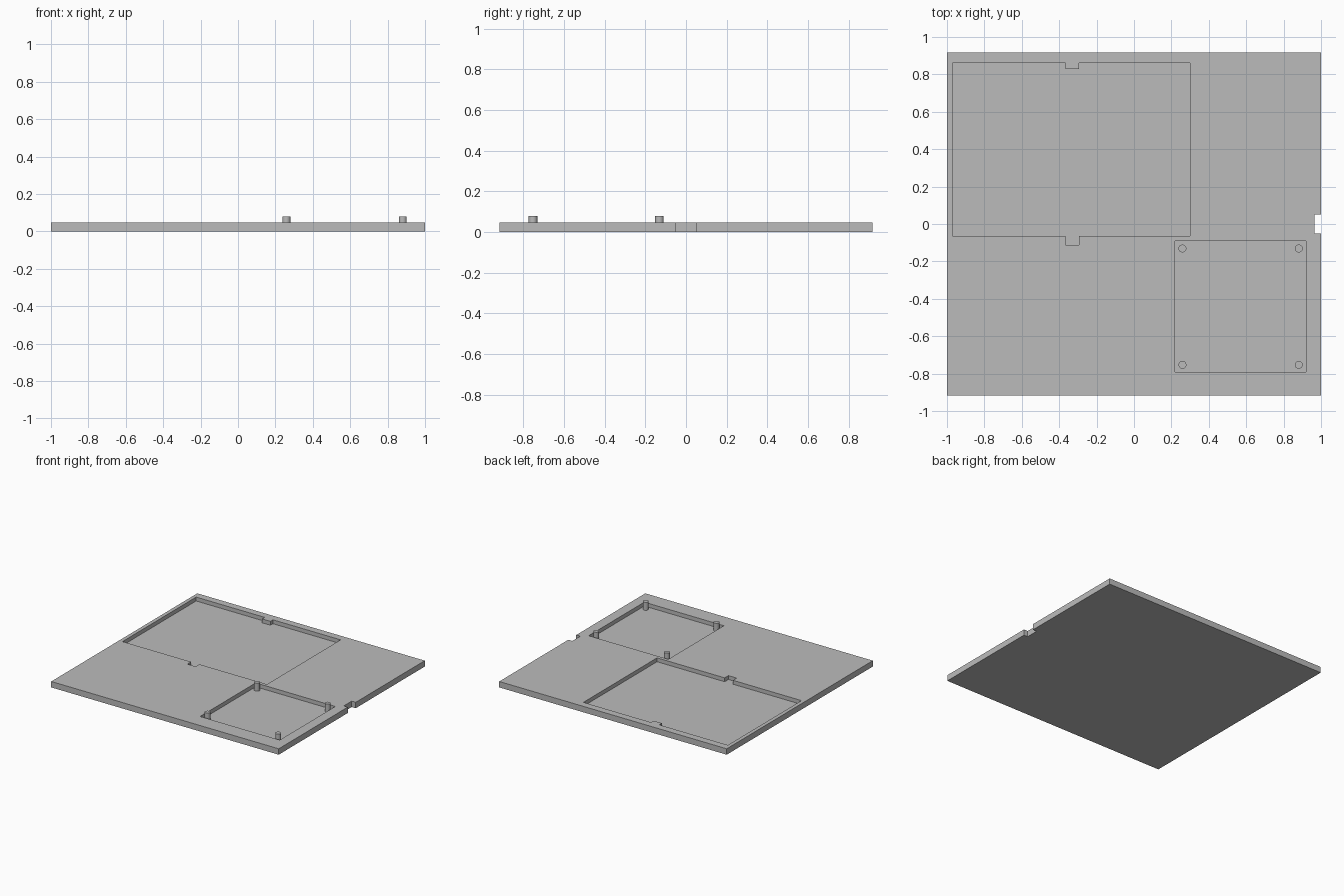
import bpy, bmesh

if "Cube" in bpy.data.objects:
    bpy.data.objects.remove(bpy.data.objects["Cube"], do_unlink=True)

X, Y = 1.0, 0.917                          # half sizes of the plate
FLOOR, TOP, PEG_TOP = 0.016, 0.047, 0.079

grey = bpy.data.materials.new("plain grey")
grey.use_nodes = True
colour = (0.5, 0.5, 0.5, 1)
grey.diffuse_color = colour
grey.node_tree.nodes["Principled BSDF"].inputs["Base Color"].default_value = colour


def prism(name, outline, z0, z1):
    """Extrude a flat outline from z0 up to z1."""
    bm = bmesh.new()
    face = bm.faces.new([bm.verts.new((x, y, z0)) for x, y in outline])
    grown = bmesh.ops.extrude_face_region(bm, geom=[face])["geom"]
    verts = [v for v in grown if isinstance(v, bmesh.types.BMVert)]
    bmesh.ops.translate(bm, verts=verts, vec=(0, 0, z1 - z0))
    bmesh.ops.recalc_face_normals(bm, faces=bm.faces)
    mesh = bpy.data.meshes.new(name)
    bm.to_mesh(mesh)
    bm.free()
    mesh.materials.append(grey)
    obj = bpy.data.objects.new(name, mesh)
    bpy.context.collection.objects.link(obj)
    return obj


def cut(target, name, outline):
    """Sink a pocket of the given outline down to the floor level."""
    cutter = prism(name, outline, FLOOR, TOP + 0.1)
    cutter.hide_render = True
    mod = target.modifiers.new(name, "BOOLEAN")
    mod.operation, mod.solver, mod.object = "DIFFERENCE", "EXACT", cutter
    bpy.context.view_layer.objects.active = target
    bpy.ops.object.modifier_apply(modifier=mod.name)
    bpy.data.objects.remove(cutter, do_unlink=True)


# Base plate with a small notch in the +x edge
plate = prism("base_plate", [
    (-X, -Y), (X, -Y), (X, -0.05), (0.965, -0.05),
    (0.965, 0.05), (X, 0.05), (X, Y), (-X, Y)], 0, TOP)

# Large pocket: a key juts in at the back, a slot opens at the front
k0, k1 = -0.367, -0.295
cut(plate, "large_pocket", [
    (-0.97, -0.065), (k0, -0.065), (k0, -0.112), (k1, -0.112),
    (k1, -0.065), (0.3, -0.065), (0.3, 0.86), (k1, 0.86),
    (k1, 0.828), (k0, 0.828), (k0, 0.86), (-0.97, 0.86)])

# Small square pocket
cut(plate, "small_pocket", [
    (0.22, -0.79), (0.92, -0.79), (0.92, -0.092), (0.22, -0.092)])

# Mounting pegs in the corners of the small pocket
for side, x in (("right", 0.259), ("left", 0.881)):
    for end, y in (("front", -0.753), ("back", -0.131)):
        bottom = FLOOR - 0.004
        bpy.ops.mesh.primitive_cylinder_add(
            vertices=32, radius=0.021, depth=PEG_TOP - bottom,
            location=(x, y, (PEG_TOP + bottom) / 2))
        peg = bpy.context.object
        peg.name = f"peg_{end}_{side}"
        peg.data.materials.append(grey)
        bpy.ops.object.shade_smooth_by_angle()
